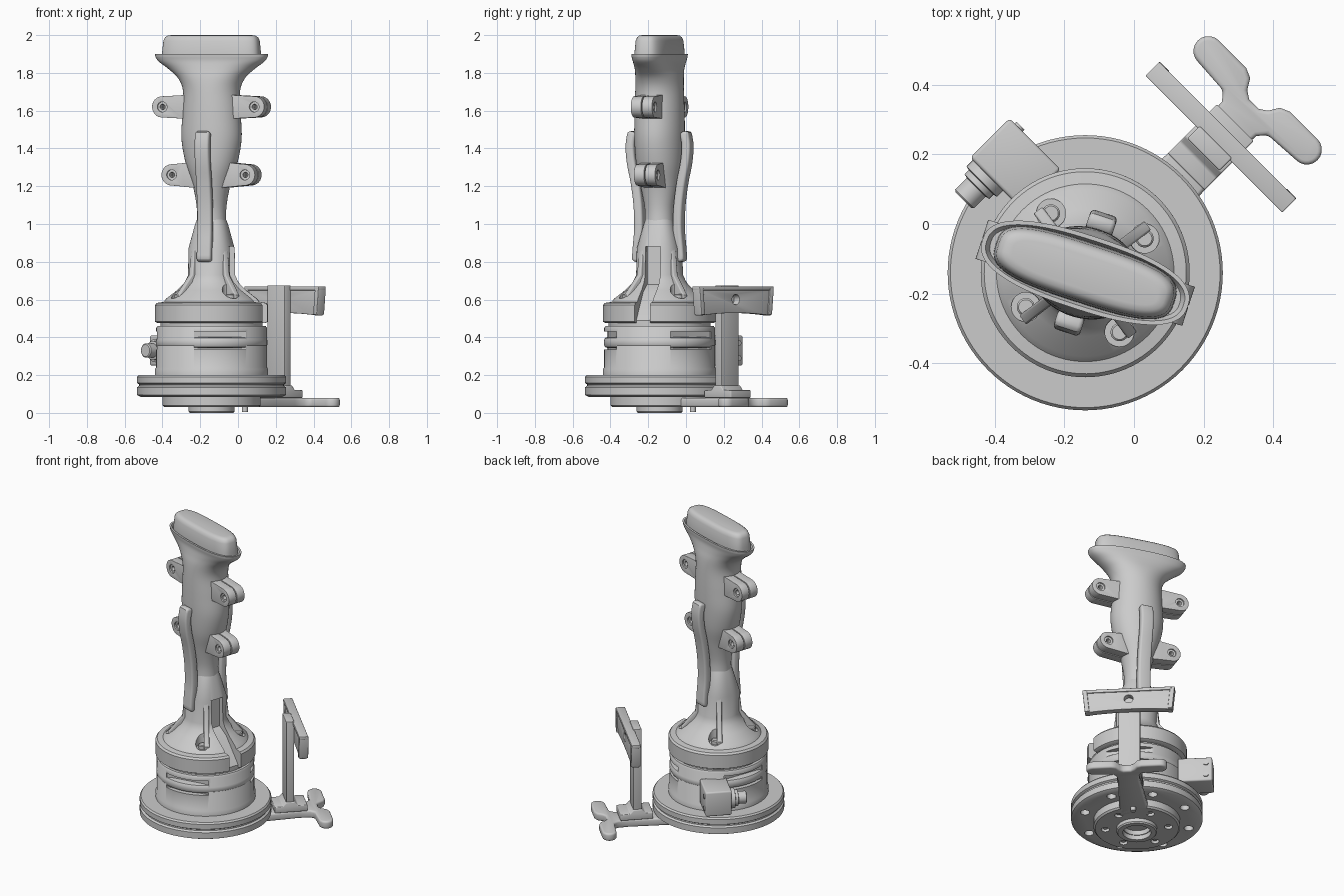
import bpy, bmesh
from math import sin, cos, pi, radians, copysign
from mathutils import Matrix, Vector

if "Cube" in bpy.data.objects:
    bpy.data.objects.remove(bpy.data.objects["Cube"])

T = lambda x, y, z: Matrix.Translation((x, y, z))
R = lambda deg, ax: Matrix.Rotation(radians(deg), 4, ax)
AXIS = T(-.14, -.14, 0)            # centre of the turned base
DIAG = AXIS @ R(45, 'Z')           # x points along the foot arm
GRIP = AXIS @ R(-18, 'Z')          # x points along the wide side of the handle
XZ = R(90, 'X')                    # draws a flat profile upright


def finish(name, bm, M, bevel=0.0, cutters=()):
    bmesh.ops.recalc_face_normals(bm, faces=bm.faces)
    me = bpy.data.meshes.new(name)
    bm.to_mesh(me)
    bm.free()
    me.transform(M)
    ob = bpy.data.objects.new(name, me)
    bpy.context.collection.objects.link(ob)
    for c in cutters:
        m = ob.modifiers.new("cut", 'BOOLEAN')
        m.object, m.operation, m.solver = c, 'DIFFERENCE', 'EXACT'
    if bevel:
        m = ob.modifiers.new("round", 'BEVEL')
        m.width, m.segments, m.limit_method, m.angle_limit = bevel, 3, 'ANGLE', radians(40)
    if ob.modifiers:
        dg = bpy.context.evaluated_depsgraph_get()
        ob.data = bpy.data.meshes.new_from_object(ob.evaluated_get(dg))
        ob.modifiers.clear()
    for c in cutters:
        bpy.data.objects.remove(c)
    bpy.ops.object.select_all(action='DESELECT')
    ob.select_set(True)
    bpy.context.view_layer.objects.active = ob
    bpy.ops.object.shade_smooth_by_angle(angle=radians(35))
    return ob


def loft(name, rows, M=AXIS, n=72, closed=False, **kw):
    """Stack of rings; a row is (z, r) or (z, half_x, half_y, exponent)."""
    bm = bmesh.new()
    rings = []
    for row in rows:
        z, a = row[:2]
        b, p = row[2:] if len(row) > 2 else (a, 2)
        ring = []
        for i in range(n):
            c, s = cos(2 * pi * i / n), sin(2 * pi * i / n)
            ring.append(bm.verts.new((a * copysign(abs(c) ** (2 / p), c),
                                      b * copysign(abs(s) ** (2 / p), s), z)))
        rings.append(ring)
    pairs = list(zip(rings, rings[1:])) + ([(rings[-1], rings[0])] if closed else [])
    for q, r in pairs:
        for i in range(n):
            j = (i + 1) % n
            bm.faces.new((q[i], q[j], r[j], r[i]))
    if not closed:
        bm.faces.new(rings[0])
        bm.faces.new(rings[-1])
    return finish(name, bm, M, **kw)


def prism(name, pts, z0, z1, M=AXIS, **kw):
    bm = bmesh.new()
    f = bm.faces.new([bm.verts.new((x, y, z0)) for x, y in pts])
    ext = bmesh.ops.extrude_face_region(bm, geom=[f])['geom']
    bmesh.ops.translate(bm, vec=(0, 0, z1 - z0), verts=[v for v in ext if isinstance(v, bmesh.types.BMVert)])
    return finish(name, bm, M, **kw)


def box(name, x0, x1, y0, y1, z0, z1, M=AXIS, **kw):
    return prism(name, [(x0, y0), (x1, y0), (x1, y1), (x0, y1)], z0, z1, M, **kw)


def cyl(name, r, z0, z1, M, n=24, **kw):
    return loft(name, [(z0, r), (z1, r)], M, n, **kw)


def spline(pts, k=5):
    """Smooth curve through points of any dimension."""
    P = [Vector(p) for p in [pts[0]] + list(pts) + [pts[-1]]]
    out = []
    for a, b, c, d in zip(P, P[1:], P[2:], P[3:]):
        for i in range(k):
            t = i / k
            out.append(.5 * (2 * b + (c - a) * t + (2 * a - 5 * b + 4 * c - d) * t * t
                             + (3 * b - a - 3 * c + d) * t ** 3))
    return out + [P[-1]]


def arc(cx, cy, r, a0, a1, n=10):
    return [(cx + r * cos(radians(a0 + (a1 - a0) * i / n)),
             cy + r * sin(radians(a0 + (a1 - a0) * i / n))) for i in range(n + 1)]


# grooved turntable with holes on the underside
holes = [cyl("cutter", .028, .05, .12, AXIS @ R(22 + 45 * i, 'Z') @ T(.325, 0, 0)) for i in range(8)]
loft("turntable", [(.085, .375), (.095, .395), (.135, .395), (.143, .383), (.151, .383),
                   (.158, .395), (.19, .395), (.2, .387)], n=96, cutters=holes)

# underside plate, hollow hub, bolts and peg
holes = [cyl("cutter", .025, 0, .06, AXIS @ R(15 + 60 * i, 'Z') @ T(.19, 0, 0)) for i in range(6)]
holes.append(cyl("cutter", .08, -.02, .06, AXIS, 48))
loft("under_plate", [(.03, .25), (.04, .26), (.09, .26)], cutters=holes)
loft("hub_ring", [(0, .085), (0, .115), (.008, .122), (.04, .122), (.04, .085)], closed=True)
for i in range(6):
    cyl("under_bolt", .014, .04, .065, AXIS @ R(15 + 60 * i, 'Z') @ T(.19, 0, 0), 12)
cyl("under_peg", .016, .005, .04, DIAG @ T(.25, 0, 0), 16)

# foot arm ending in a two-lobed fork
half = [(.15, .09), (.4, .075), (.56, .065), (.625, .07), (.65, .09)]
half += arc(.70, .2, .043, 180, 0)
half += [(.743, .09), (.73, .06), (.70, .042), (.685, .02)]
prism("fork_foot", half + [(x, -y) for x, y in reversed(half)], .03, .08, DIAG, bevel=.012)

# upright post with its foot block
prism("post_foot", [(.41, .08), (.61, .08), (.61, .12), (.55, .122), (.53, .145),
                    (.48, .145), (.46, .122), (.41, .12)], -.075, .075, DIAG @ XZ, bevel=.005)
box("post", .48, .53, -.065, .065, .1, .675, DIAG, bevel=.004)

# holder plate with a rimmed edge and centre hole
FACE = DIAG @ R(90, 'Z') @ XZ       # x across the plate, y up, z outward
hole = cyl("cutter", .027, .4, .7, FACE @ T(0, .6, 0))
low = [(-.262 + .0524 * i, .515 + .014 * (1 - ((i - 5) / 5) ** 2)) for i in range(11)]
prism("holder_plate", low + [(.277, .655), (-.277, .655)], .53, .572, FACE, cutters=[hole], bevel=.004)
box("holder_top_rail", .522, .578, -.278, .278, .648, .67, DIAG, bevel=.004)
for s in (-1, 1):
    prism("holder_end_lip", [(s * .236, .52), (s * .264, .52), (s * .278, .66), (s * .25, .66)],
          .522, .58, FACE, bevel=.004)

# drum body with three windows and the ring seen inside them
cuts = [box("cutter", .25, .4, -.14, .14, .335, .43, AXIS @ R(a, 'Z')) for a in (-80, 40, 160)]
loft("drum_body", [(.19, .3), (.232, .3), (.242, .293), (.45, .293), (.46, .286), (.461, .27), (.49, .27)],
     n=96, cutters=cuts)
loft("window_ring", [(.343, .27), (.348, .288), (.36, .295), (.385, .295), (.397, .288), (.402, .27)])

# side motor: housing, stepped plug and face bolts
box("motor_housing", 0, .16, .26, .467, .25, .41, DIAG, bevel=.01)
PLUG = DIAG @ T(0, .395, .33) @ R(-90, 'Y')
loft("motor_plug", [(-.02, .062), (.025, .062), (.028, .05), (.045, .05), (.048, .038), (.095, .038), (.1, .032)],
     PLUG, 32)
for dz in (.29, .37):
    cyl("motor_bolt", .016, .15, .167, DIAG @ T(0, .43, dz) @ R(90, 'Y'), 16)

# cap with conical shoulder, four screw pockets and a cable channel
pockets = [loft("cutter", [(.605, .042), (.66, .042), (.85, .055)], AXIS @ R(30 + 90 * i, 'Z') @ T(.197, 0, 0), 32)
           for i in range(4)]
channel = prism("cutter", [(.32, .46), (.27, .46), (.27, .49), (.15, .64), (.085, .68),
                           (.085, .88), (.2, .88), (.32, .7)], -.042, .042, GRIP @ XZ)
loft("shoulder_cap", [(.475, .285), (.483, .3), (.57, .3), (.582, .29), (.587, .255), (.605, .24),
                      (.65, .182), (.69, .143), (.73, .124), (.87, .118, .115, 2.6), (1.0, .085, .08, 2.4),
                      (1.04, .07)], GRIP, 96, cutters=pockets + [channel])
for i in range(4):
    loft("shoulder_screw", [(.59, .026), (.625, .026), (.63, .021)], AXIS @ R(30 + 90 * i, 'Z') @ T(.197, 0, 0), 20)
for s in (45, 135, 225, 315):       # low ribs rising to the neck
    prism("shoulder_rib", [(.08, .6), (.225, .6), (.225, .625), (.14, .73), (.125, .86), (.08, .97)],
          -.016, .016, GRIP @ R(s + 10, 'Z') @ XZ, bevel=.006)

# sculpted handle flaring to an oval rim around the pad
body = spline([(.98, .08, .078, 2), (1.08, .078, .078, 2), (1.2, .098, .1, 2), (1.32, .138, .122, 2),
               (1.45, .162, .13, 2), (1.58, .157, .13, 2), (1.7, .153, .126, 2), (1.77, .18, .12, 2.1),
               (1.82, .235, .11, 2.2), (1.86, .29, .104, 2.4), (1.885, .308, .106, 2.5)])
body = [tuple(v) for v in body]
loft("handle", body + [(1.9, .31, .107, 2.5), (1.9, .297, .095, 2.5), (1.875, .285, .085, 2.5)], GRIP)
loft("top_pad", [(1.86, .27, .088, 3.2), (1.91, .268, .086, 3.2), (1.97, .262, .08, 3.2),
                 (1.988, .254, .073, 3.2), (1.997, .24, .062, 3.2), (2.0, .22, .047, 3.2)], GRIP)

# paired fastening lugs on both sides of the handle
for z, hx in ((1.62, .256), (1.26, .204)):
    for side in (0, 180):
        for y in (-.031, .031):
            M = GRIP @ R(side, 'Z') @ T(0, y, z) @ XZ
            cuts = [cyl("cutter", .014, -.1, .1, M @ T(hx, 0, 0)),
                    cyl("cutter", .027, .019 if (y < 0) else -.06, .06 if (y < 0) else -.019, M @ T(hx, 0, 0))]
            prism("lug", [(.06, -.07), (.14, -.062)] + arc(hx, 0, .056, -85, 85, 16) + [(.14, .062), (.06, .07)],
                  -.028, .028, M, cutters=cuts, bevel=.007)

# curved spring straps front and back
path = spline([(.143, 1.49), (.156, 1.42), (.15, 1.33), (.128, 1.22), (.112, 1.1),
               (.108, .98), (.116, .88), (.122, .80)], 4)
outer, inner = [], []
for i, p in enumerate(path):
    t = (path[min(i + 1, len(path) - 1)] - path[max(i - 1, 0)]).normalized()
    w = .024 if 0 < i < len(path) - 1 else .015
    outer.append((p.x - t.y * w, p.y + t.x * w))
    inner.append((p.x + t.y * w, p.y - t.x * w))
for name, a in (("strap_back", 90), ("strap_front", -90)):
    prism(name, outer + inner[::-1], -.04, .04, GRIP @ R(a, 'Z') @ XZ, bevel=.013)
